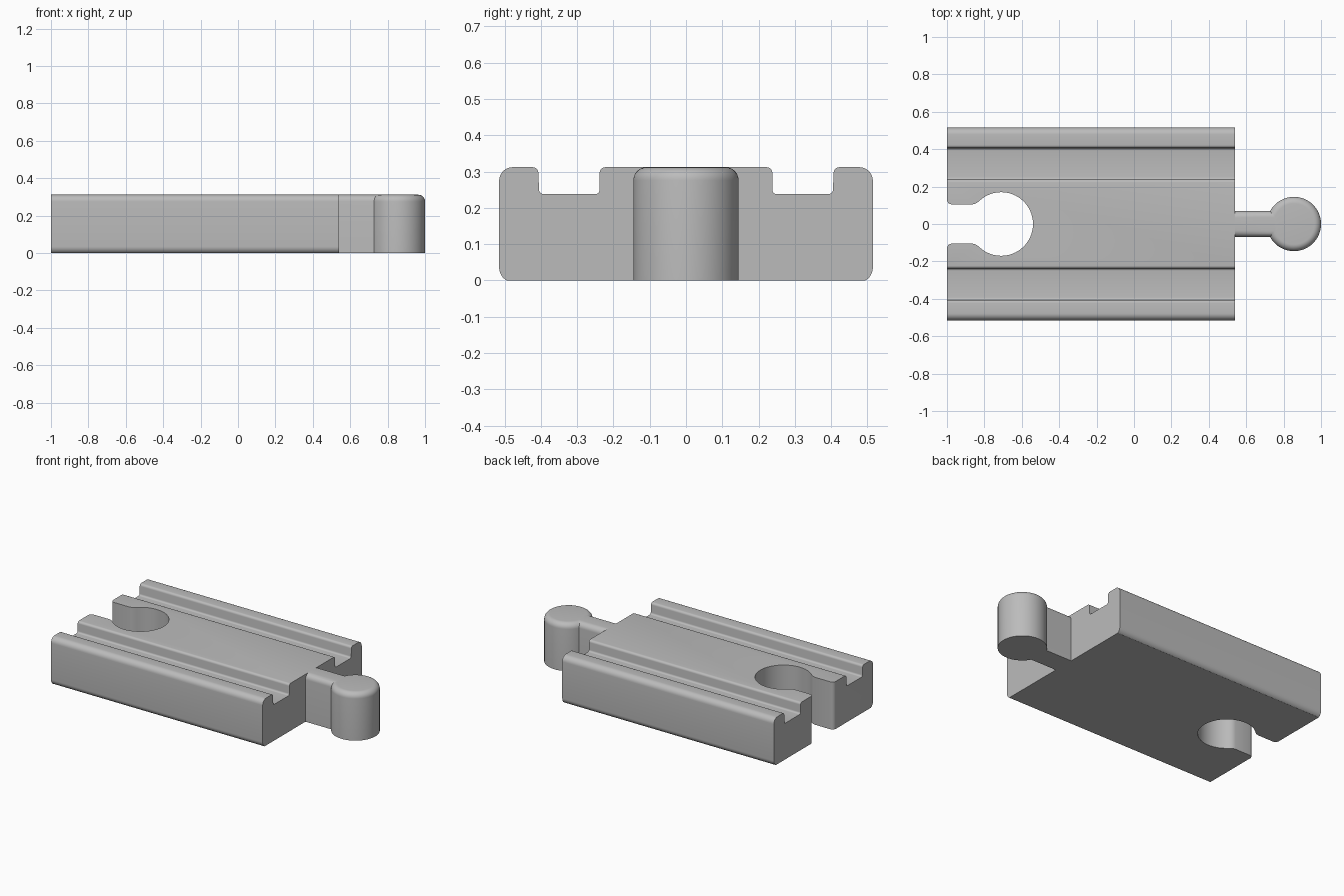
import bpy, bmesh, math
from math import cos, sin, pi, radians

if "Cube" in bpy.data.objects:
    bpy.data.objects.remove(bpy.data.objects["Cube"])

H = 0.312            # track height
X0, X1 = -1.0, 0.54  # ends of the track block

grey = bpy.data.materials.new("plain grey")
grey.diffuse_color = (0.5, 0.5, 0.5, 1)
grey.use_nodes = True
grey.node_tree.nodes["Principled BSDF"].inputs["Base Color"].default_value = grey.diffuse_color


def arc(cx, cy, r, a0, a1, n):
    """Points on an arc, angles in degrees."""
    return [(cx + r * cos(radians(a0 + (a1 - a0) * i / n)),
             cy + r * sin(radians(a0 + (a1 - a0) * i / n))) for i in range(n + 1)]


def loft(name, rings):
    """Skin matching closed rings of points and cap both ends."""
    bm = bmesh.new()
    loops = [[bm.verts.new(p) for p in ring] for ring in rings]
    for a, b in zip(loops, loops[1:]):
        for i in range(len(a)):
            j = (i + 1) % len(a)
            bm.faces.new((a[i], a[j], b[j], b[i]))
    bm.faces.new(loops[0])
    bm.faces.new(loops[-1])
    bmesh.ops.recalc_face_normals(bm, faces=bm.faces)
    me = bpy.data.meshes.new(name)
    bm.to_mesh(me)
    bm.free()
    me.materials.append(grey)
    ob = bpy.data.objects.new(name, me)
    bpy.context.collection.objects.link(ob)
    return ob


def smooth(ob):
    bpy.ops.object.select_all(action='DESELECT')
    ob.select_set(True)
    bpy.context.view_layer.objects.active = ob
    bpy.ops.object.shade_smooth_by_angle(angle=radians(30))


# Track block: half cross-section (y, z) with wheel groove, mirrored and extruded
half = arc(0.475, 0.035, 0.04, -61, 0, 6)
half[0] = (half[0][0], 0)
half += arc(0.478, H - 0.037, 0.037, 0, 90, 8)
half += arc(0.422, H - 0.015, 0.015, 90, 180, 5)
half += arc(0.393, 0.250, 0.012, 0, -90, 5)
half += arc(0.250, 0.250, 0.012, -90, -180, 5)
half += arc(0.223, H - 0.015, 0.015, 0, 90, 5)
section = half + [(-y, z) for y, z in reversed(half)]
track = loft("track_block", [[(x, y, z) for y, z in section] for x in (X0, X1)])

# Keyhole socket cutter: flared mouth, slot and round pocket
mouth = [(-1.1, 0.13)] + arc(-0.975, 0.13, 0.025, 180, 270, 5)
mouth += [(-0.865, 0.105), (-0.850, 0.108), (-0.837, 0.115)]
a = 180 - math.degrees(math.asin(0.125 / 0.17))
pocket = arc(-0.71, 0, 0.17, a, -a, 56)
outline = mouth + pocket + [(x, -y) for x, y in reversed(mouth)]
cutter = loft("socket_cutter", [[(x, y, z) for x, y in outline] for z in (-0.1, 0.5)])
cut = track.modifiers.new("socket", 'BOOLEAN')
cut.operation = 'DIFFERENCE'
cut.solver = 'EXACT'
cut.object = cutter
bpy.ops.object.select_all(action='DESELECT')
bpy.context.view_layer.objects.active = track
track.select_set(True)
bpy.ops.object.modifier_apply(modifier="socket")
bpy.data.objects.remove(cutter)
smooth(track)


# Connector peg: neck and round knob in one outline, top edge rounded
def peg_ring(inset, z):
    w, r = 0.07 - inset, 0.145 - inset
    b = 180 - math.degrees(math.asin(w / r))
    knob = arc(0.855, 0, r, -b, b, 64)
    return [(x, y, z) for x, y in [(X1, -w)] + knob + [(X1, w)]]


R = 0.036
rings = [peg_ring(0, 0)]
rings += [peg_ring(R * (1 - cos(t)), H - R + R * sin(t))
          for t in [pi / 2 * i / 7 for i in range(8)]]
smooth(loft("connector_peg", rings))
